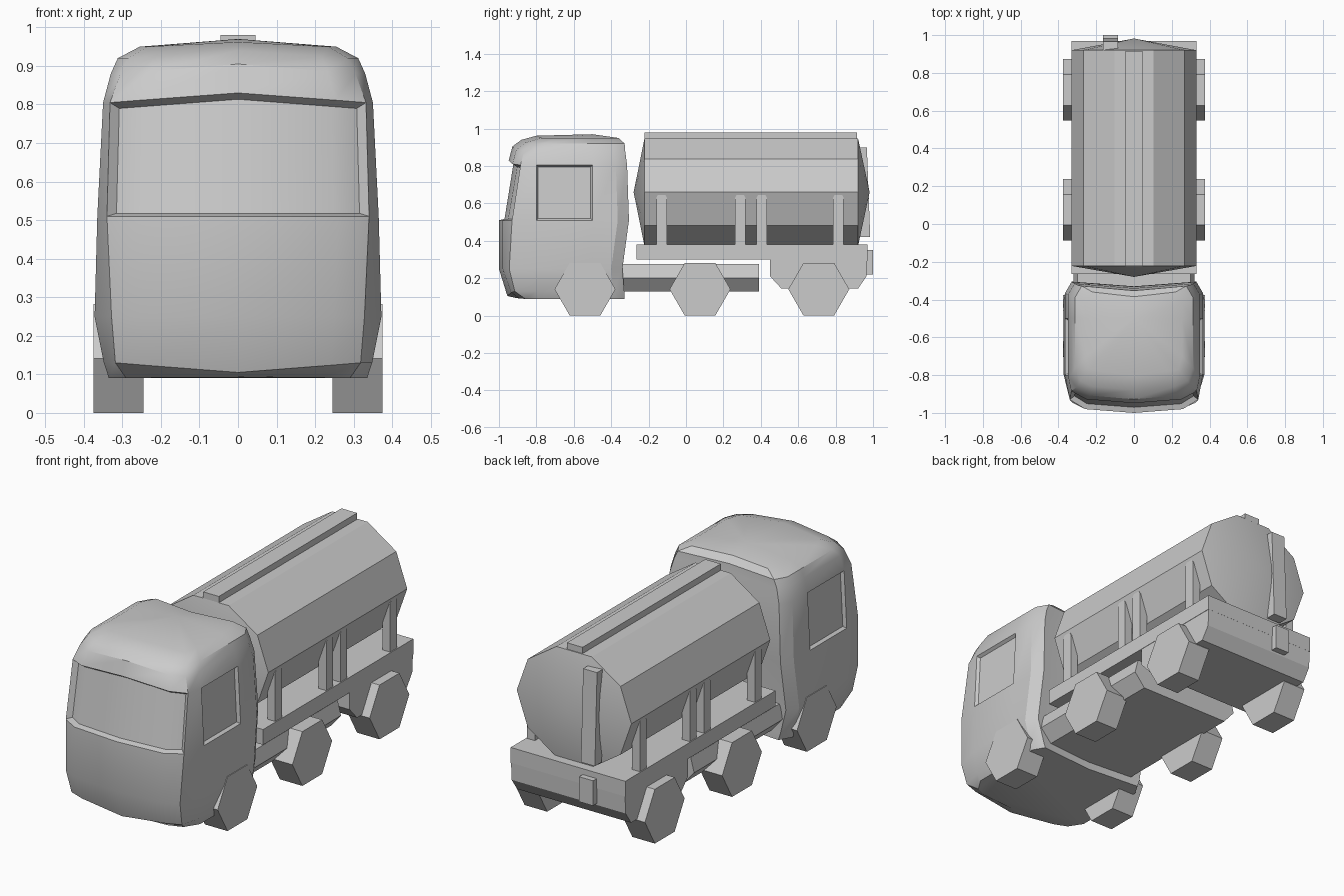
import bpy, bmesh, math
from mathutils import Vector

if "Cube" in bpy.data.objects:
    bpy.data.objects.remove(bpy.data.objects["Cube"])


def finish(name, bm, smooth=None):
    bmesh.ops.recalc_face_normals(bm, faces=bm.faces)
    me = bpy.data.meshes.new(name)
    bm.to_mesh(me)
    bm.free()
    ob = bpy.data.objects.new(name, me)
    bpy.context.collection.objects.link(ob)
    if smooth:
        bpy.ops.object.select_all(action='DESELECT')
        ob.select_set(True)
        bpy.context.view_layer.objects.active = ob
        bpy.ops.object.shade_smooth_by_angle(angle=math.radians(smooth))
    return ob


def loft(rings, start=None, end=None):
    """Skin equal rings; each end is closed flat or to an apex point."""
    bm = bmesh.new()
    vs = [[bm.verts.new(p) for p in r] for r in rings]
    n = len(vs[0])
    strips = []
    for a, b in zip(vs, vs[1:]):
        strips.append([bm.faces.new((a[i], a[(i + 1) % n], b[(i + 1) % n], b[i]))
                       for i in range(n)])
    for ring, apex in ((vs[0], start), (vs[-1], end)):
        if apex is None:
            bm.faces.new(ring)
        else:
            c = bm.verts.new(apex)
            for i in range(n):
                bm.faces.new((ring[i], ring[(i + 1) % n], c))
    return bm, strips


def prism(name, yz, x0, x1):
    bm, _ = loft([[(x, y, z) for y, z in yz] for x in (x0, x1)])
    return finish(name, bm)


def box(name, x0, x1, y0, y1, z0, z1):
    return prism(name, [(y0, z0), (y1, z0), (y1, z1), (y0, z1)], x0, x1)


# Cab: stacked plan outlines
# z, front y, corner y, corner half width, side half width, back y, arch of front
levels = [
    (0.09, -0.91, -0.86, 0.290, 0.335, -0.33, 0.005),
    (0.13, -0.955, -0.915, 0.318, 0.348, -0.33, -0.025),
    (0.25, -1.00, -0.945, 0.328, 0.372, -0.34, 0.0),
    (0.51, -1.00, -0.93, 0.340, 0.365, -0.305, 0.0),
    (0.805, -0.948, -0.885, 0.332, 0.350, -0.315, 0.025),
    (0.880, -0.928, -0.865, 0.305, 0.330, -0.325, 0.025),
    (0.920, -0.88, -0.83, 0.285, 0.312, -0.328, 0.02),
    (0.950, -0.80, -0.77, 0.235, 0.255, -0.36, 0.012),
]
rings = []
for z, f, c, w, W, b, arch in levels:
    half = [(0, f, z + arch), (0.76 * w, f + 0.02, z + arch * 0.25), (w, c, z),
            (W, max(-0.80, c + 0.07), z), (W, -0.50, z), (W, b - 0.06, z),
            (W - 0.035, b, z), (0, b - 0.025, z)]
    rings.append(half + [(-x, y, q) for x, y, q in half[6:0:-1]])
bm, strips = loft(rings, end=(0, -0.50, 0.97))
glass = strips[3]
# Recessed windscreen and side windows
bmesh.ops.recalc_face_normals(bm, faces=bm.faces)
screen = [glass[i] for i in (0, 1, 12, 13)]
for region, t, d in ((screen, 0.012, -0.028), ([glass[3]], 0.010, -0.015),
                     ([glass[10]], 0.010, -0.015)):
    bmesh.ops.inset_region(bm, faces=region, thickness=t, depth=d, use_even_offset=True)
finish("cab", bm, 30)

# Chassis slab behind the cab, narrowing downwards
bm, _ = loft([[(-0.26, y, 0.13), (0.26, y, 0.13), (0.32, y, 0.20), (0.30, y, 0.275),
               (-0.30, y, 0.275), (-0.32, y, 0.20)] for y in (-0.40, 0.39)])
finish("chassis", bm)

# Tank bed and rear block
box("tank_bed", -0.33, 0.33, -0.265, 0.97, 0.30, 0.38)
prism("rear_block", [(0.45, 0.31), (0.45, 0.21), (0.51, 0.145), (0.92, 0.145),
                     (0.965, 0.21), (0.97, 0.31)], -0.328, 0.328)
box("rear_box", -0.165, -0.085, 0.95, 1.0, 0.22, 0.35)

# Ten-sided tank with shallow cone ends
outline = [(0.33 * math.cos(math.tau * i / 10), 0.66 + 0.302 * math.sin(math.tau * i / 10))
           for i in range(10)]
bm, _ = loft([[(x, y, z) for x, z in outline] for y in (-0.222, 0.92)],
             start=(0, -0.28, 0.66), end=(0, 0.982, 0.66))
finish("tank", bm, 25)
box("catwalk", -0.045, 0.045, -0.222, 0.915, 0.93, 0.98)
prism("ladder", [(0.90, 0.90), (0.967, 0.90), (0.985, 0.42), (0.93, 0.42)], -0.165, -0.085)

# Tank supports and six-sided wheels on both sides
hexagon = [(0.163 * math.cos(math.pi * i / 3), 0.163 * math.sin(math.pi * i / 3))
           for i in range(6)]
for side, s in (("left", -1), ("right", 1)):
    for k, y in enumerate((-0.13, 0.29, 0.405, 0.815)):
        prism(f"support_{side}_{k}",
              [(y - 0.028, 0.37), (y + 0.028, 0.37), (y + 0.028, 0.63), (y + 0.018, 0.65),
               (y - 0.018, 0.65), (y - 0.028, 0.63)], s * 0.28, s * 0.325)
    for k, y in enumerate((-0.54, 0.075, 0.71)):
        prism(f"wheel_{side}_{k}", [(y + a, 0.1412 + b) for a, b in hexagon],
              s * 0.245, s * 0.375)
